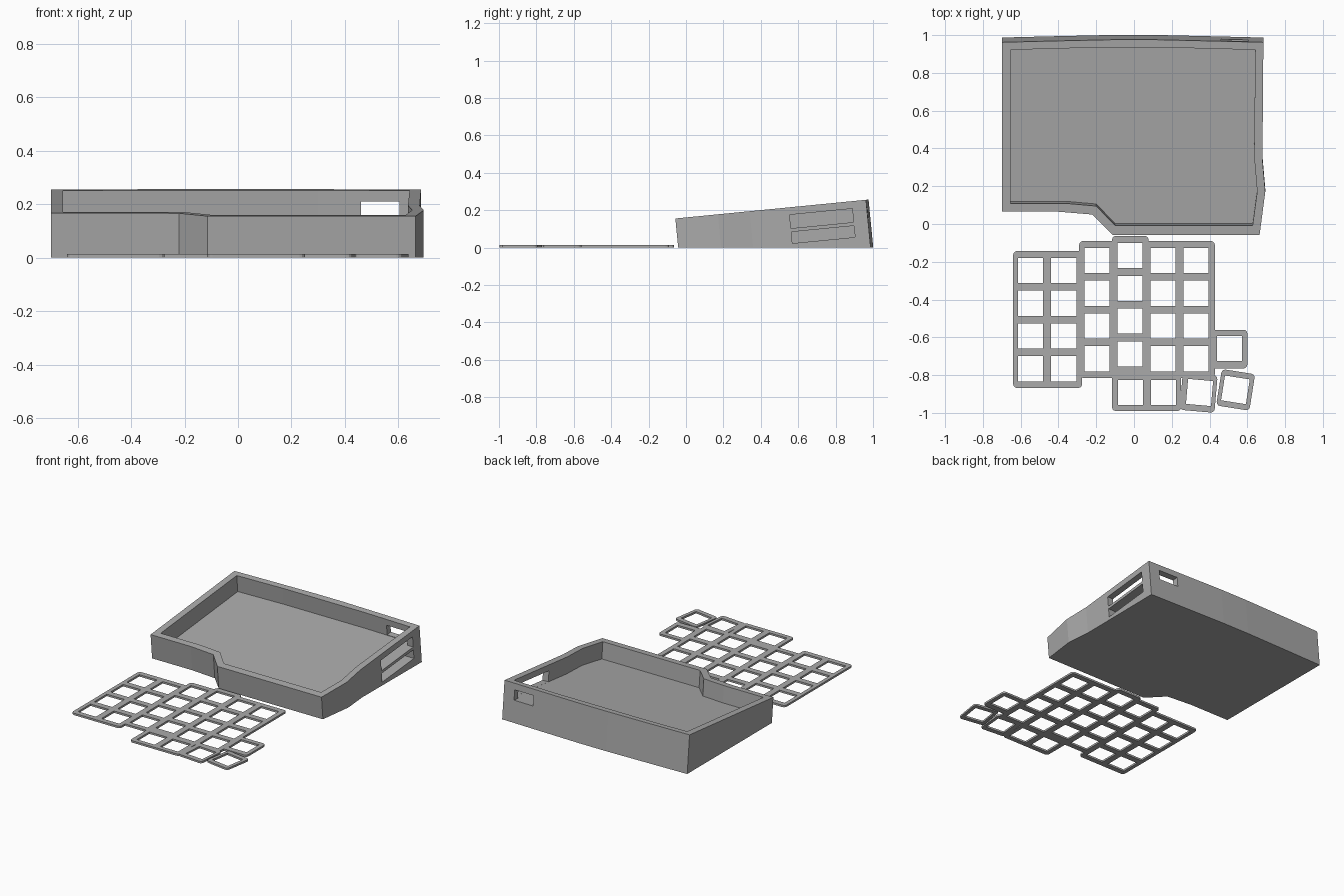
import bpy, bmesh, math
from mathutils import Vector, Matrix

if "Cube" in bpy.data.objects:
    bpy.data.objects.remove(bpy.data.objects["Cube"])

SLOPE = 0.098            # tilt of the case rim
Z0 = 0.161               # rim height at y = 0
NORMAL = Vector((0, -SLOPE, 1)).normalized()

grey = bpy.data.materials.new("grey plastic")
grey.diffuse_color = (0.40, 0.40, 0.40, 1)
grey.use_nodes = True
grey.node_tree.nodes["Principled BSDF"].inputs["Base Color"].default_value = grey.diffuse_color


def new_object(name, bm):
    bmesh.ops.recalc_face_normals(bm, faces=bm.faces)
    mesh = bpy.data.meshes.new(name)
    bm.to_mesh(mesh)
    bm.free()
    mesh.materials.append(grey)
    ob = bpy.data.objects.new(name, mesh)
    bpy.context.collection.objects.link(ob)
    return ob


def add_prism(bm, low, high):
    a = [bm.verts.new(p) for p in low]
    b = [bm.verts.new(p) for p in high]
    n = len(a)
    bm.faces.new(a[::-1])
    bm.faces.new(b)
    for i in range(n):
        j = (i + 1) % n
        bm.faces.new((a[i], a[j], b[j], b[i]))


def prism(name, low, high):
    bm = bmesh.new()
    add_prism(bm, low, high)
    return new_object(name, bm)


def apply_boolean(ob, tool, operation):
    mod = ob.modifiers.new("boolean", 'BOOLEAN')
    mod.operation, mod.solver, mod.object = operation, 'EXACT', tool
    bpy.context.view_layer.objects.active = ob
    bpy.ops.object.modifier_apply(modifier=mod.name)
    bpy.data.objects.remove(tool)


def rim(x, y, w=0.0):
    """Point on the tilted rim plane, moved by w along its normal."""
    return Vector((x, y, Z0 + SLOPE * y)) + NORMAL * w


def rim_to_ground(x, y):
    p = rim(x, y)
    return p - NORMAL * (p.z / NORMAL.z)


# Case body: outline on the tilted rim, walls square to it, cut off at the ground
outer = [(-0.70, 0.065), (-0.40, 0.065), (-0.22, 0.05), (-0.115, -0.057),
         (0.665, -0.057), (0.695, 0.17), (0.68, 0.34), (0.685, 0.962),
         (0.40, 0.969), (0.10, 0.976), (-0.10, 0.976), (-0.42, 0.969), (-0.70, 0.962)]
inner = [(-0.655, 0.109), (-0.36, 0.109), (-0.20, 0.095), (-0.10, -0.008),
         (0.628, -0.008), (0.652, 0.17), (0.636, 0.36), (0.642, 0.922),
         (0.30, 0.931), (-0.32, 0.931), (-0.655, 0.922)]
case = prism("case", [rim_to_ground(*p) for p in outer], [rim(*p) for p in outer])

# Tray recess
FLOOR = -0.113
apply_boolean(case, prism("tray_cutter", [rim(x, y, FLOOR) for x, y in inner],
                          [rim(x, y, 0.05) for x, y in inner]), 'DIFFERENCE')


def cut_slot(x0, x1, y0, y1, w0, w1):
    box = [(x0, y0), (x1, y0), (x1, y1), (x0, y1)]
    apply_boolean(case, prism("slot_cutter", [rim(*p, w0) for p in box],
                              [rim(*p, w1) for p in box]), 'DIFFERENCE')


cut_slot(0.60, 0.80, 0.55, 0.885, FLOOR + 0.0005, -0.04)   # side window above the floor
cut_slot(0.38, 0.80, 0.55, 0.885, -0.193, -0.132)          # side pocket below the floor
cut_slot(0.46, 0.605, 0.88, 1.10, -0.110, -0.042)          # back port

# Switch plate
T = 0.013


def rounded(cx, cy, w, h, angle=0.0, r=0.02):
    pts = []
    rot = Matrix.Rotation(math.radians(angle), 2)
    for k, (sx, sy) in enumerate([(1, 1), (-1, 1), (-1, -1), (1, -1)]):
        for s in range(4):
            a = math.radians(90 * k + 30 * s)
            p = rot @ Vector((sx * (w / 2 - r) + r * math.cos(a),
                              sy * (h / 2 - r) + r * math.sin(a)))
            pts.append((cx + p.x, cy + p.y))
    return pts


def slab(name, pts):
    return prism(name, [(x, y, 0) for x, y in pts], [(x, y, T) for x, y in pts])


def span(x0, x1, y0, y1):
    return rounded((x0 + x1) / 2, (y0 + y1) / 2, x1 - x0, y1 - y0)


areas = [span(-0.64, -0.275, -0.868, -0.143),       # outer two columns
         span(-0.29, 0.02, -0.815, -0.09),          # third column
         span(-0.116, 0.077, -0.99, -0.063),        # middle column
         span(-0.05, 0.25, -0.99, -0.09),           # fifth column
         span(0.10, 0.428, -0.815, -0.09),          # sixth column
         span(0.36, 0.60, -0.765, -0.56),           # side key
         rounded(0.342, -0.893, 0.185, 0.198, -5),  # thumb keys
         rounded(0.538, -0.878, 0.178, 0.195, -9)]
plate = slab("switch_plate", areas[0])
for pts in areas[1:]:
    apply_boolean(plate, slab("plate_area", pts), 'UNION')

# Key openings
keys = []
for col, top in enumerate((-0.246, -0.246, -0.193, -0.167, -0.193, -0.193)):
    keys += [(-0.547 + 0.1752 * col, top - 0.1735 * k, 0) for k in range(4)]
keys += [(-0.019, -0.892, 0), (0.156, -0.892, 0), (0.347, -0.892, -5),
         (0.505, -0.659, 0), (0.537, -0.878, -9)]
bm = bmesh.new()
for x, y, angle in keys:
    rot = Matrix.Rotation(math.radians(angle), 2)
    sq = [rot @ Vector(c) * 0.0665 + Vector((x, y)) for c in ((-1, -1), (1, -1), (1, 1), (-1, 1))]
    add_prism(bm, [(p.x, p.y, -0.05) for p in sq], [(p.x, p.y, 0.05) for p in sq])
apply_boolean(plate, new_object("key_cutter", bm), 'DIFFERENCE')
